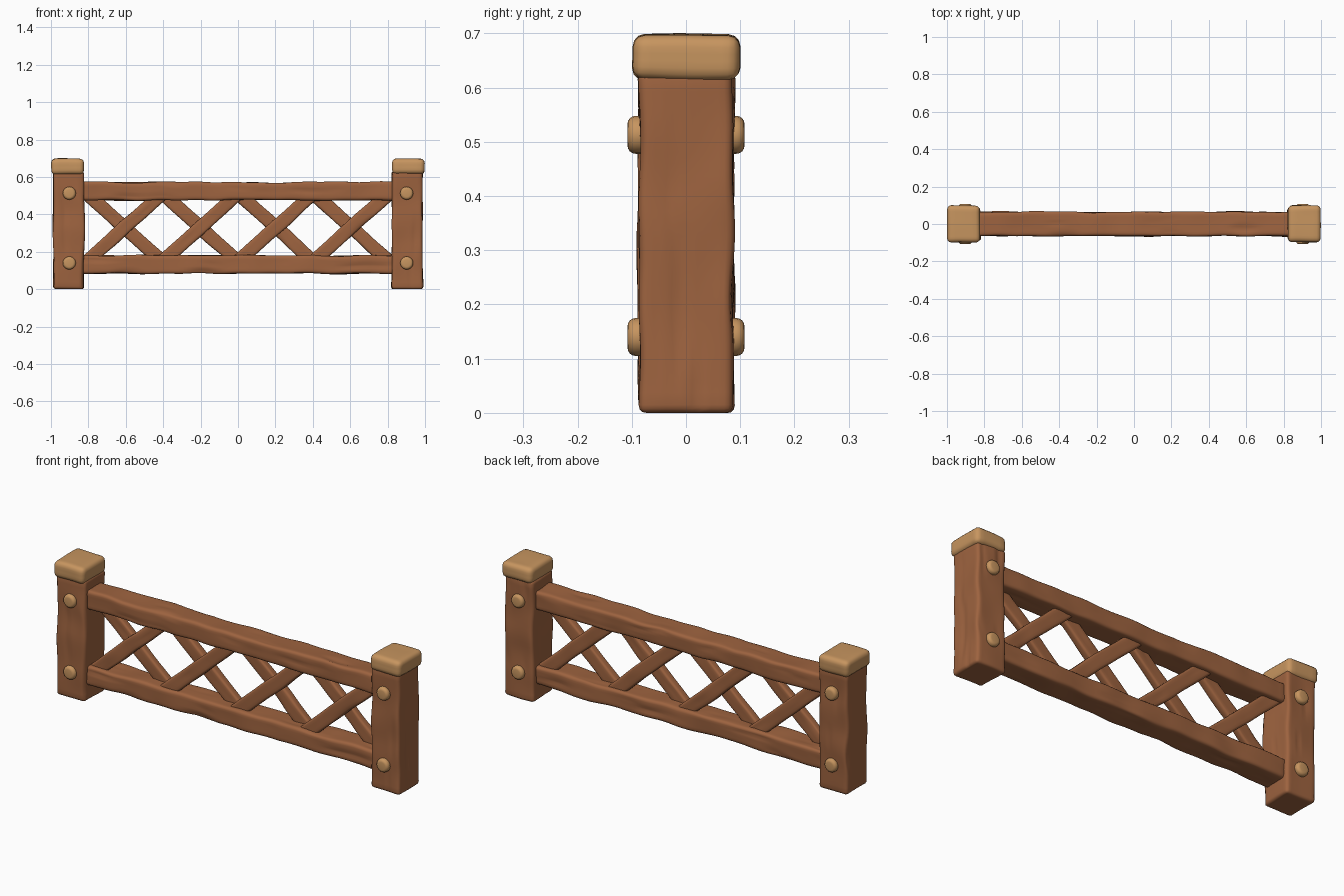
import bpy, bmesh, math
from mathutils import Vector, Matrix, noise

if "Cube" in bpy.data.objects:
    bpy.data.objects.remove(bpy.data.objects["Cube"])


def material(name, rgb):
    m = bpy.data.materials.new(name)
    m.diffuse_color = (*rgb, 1)
    m.use_nodes = True
    m.node_tree.nodes["Principled BSDF"].inputs["Base Color"].default_value = m.diffuse_color
    return m


BROWN = material("brown wood", (0.34, 0.125, 0.05))
TAN = material("light wood", (0.57, 0.30, 0.115))


def finish(name, bm, mat, matrix):
    me = bpy.data.meshes.new(name)
    bm.normal_update()
    bm.to_mesh(me)
    bm.free()
    me.transform(matrix)
    for v in me.vertices:           # nothing dips under the ground
        v.co.z = max(v.co.z, 0.0)
    me.materials.append(mat)
    for p in me.polygons:
        p.use_smooth = True
    ob = bpy.data.objects.new(name, me)
    bpy.context.collection.objects.link(ob)
    return ob


def timber(name, size, centre, axis, mat, seed, bevel=0.015, wave=0.007,
           groove=0.006, angle=0.0):
    """Rounded beam with a hand-carved wobble and grain grooves along axis."""
    bm = bmesh.new()
    bmesh.ops.create_cube(bm, size=1)
    bmesh.ops.scale(bm, vec=size, verts=bm.verts)
    bmesh.ops.bevel(bm, geom=bm.edges[:], offset=bevel, segments=3,
                    profile=0.5, affect='EDGES')
    for a in range(3):
        step = 0.022 if a == axis else 0.012
        n = max(2, round((size[a] - 2 * bevel) / step))
        no = Vector((0, 0, 0))
        no[a] = 1
        for i in range(1, n):
            d = -size[a] / 2 + bevel + (size[a] - 2 * bevel) * i / n
            bmesh.ops.bisect_plane(bm, geom=bm.verts[:] + bm.edges[:] + bm.faces[:],
                                   plane_co=no * d, plane_no=no)
    bm.normal_update()
    off = Vector((seed * 7.3, seed * 3.1, seed * 5.7))
    moves = []
    for v in bm.verts:
        w = noise.noise_vector(v.co * 7 + off) * wave
        w[axis] *= 0.3
        stretched = v.co * 32
        stretched[axis] = v.co[axis] * 5
        g = max(0.0, noise.noise(stretched + off) - 0.3) * 2
        if abs(v.normal[axis]) > 0.5:
            g = 0
        moves.append(w - v.normal * groove * g)
    for v, m in zip(bm.verts, moves):
        v.co += m
    return finish(name, bm, mat,
                  Matrix.Translation(centre) @ Matrix.Rotation(angle, 4, 'Y'))


def peg(name, x, y, z):
    bm = bmesh.new()
    bmesh.ops.create_cone(bm, cap_ends=True, segments=20, radius1=0.035,
                          radius2=0.035, depth=0.04)
    rims = [e for e in bm.edges if abs(e.verts[0].co.z - e.verts[1].co.z) < 1e-4]
    bmesh.ops.bevel(bm, geom=rims, offset=0.015, segments=4, profile=0.5,
                    affect='EDGES')
    finish(name, bm, TAN,
           Matrix.Translation((x, y, z)) @ Matrix.Rotation(math.pi / 2, 4, 'X'))


# Posts, caps and pegs
for s, side in ((-1, "left"), (1, "right")):
    timber(side + "_post", (0.166, 0.174, 0.63), (s * 0.905, 0, 0.315), 2,
           BROWN, 2 + s)
    timber(side + "_post_cap", (0.174, 0.198, 0.082), (s * 0.911, 0, 0.655), 0,
           TAN, 6 + s, bevel=0.022, wave=0.005, groove=0)
    for f, face in ((-1, "front"), (1, "back")):
        for z, level in ((0.14, "lower"), (0.513, "upper")):
            peg(f"{side}_{level}_{face}_peg", s * 0.902, f * 0.088, z)

# Rails
for z, level, seed in ((0.132, "lower", 11), (0.524, "upper", 12)):
    timber(level + "_rail", (1.68, 0.128, 0.097), (0, 0, z), 0, BROWN, seed)

# Crossed lattice: rising braces in front, falling braces behind
for i in range(4):
    x = -0.606 + 0.404 * i
    for s, kind in ((-1, "rising"), (1, "falling")):
        timber(f"{kind}_brace_{i + 1}", (0.55, 0.042, 0.073),
               (x, s * 0.02, 0.33), 0, BROWN, 20 + 2 * i + s,
               bevel=0.011, wave=0.005, groove=0.004, angle=s * math.radians(42))
